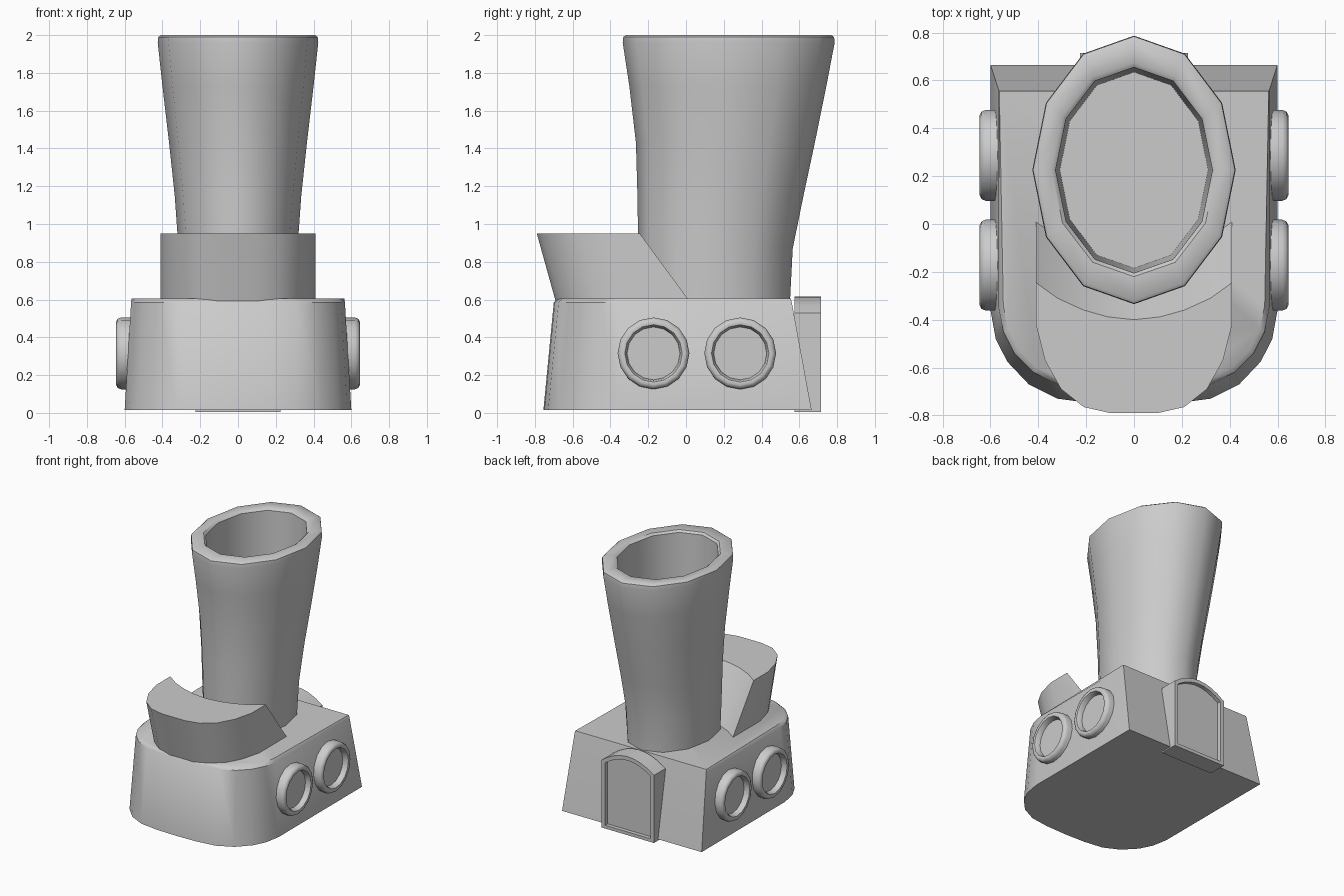
import bpy, bmesh, math

if "Cube" in bpy.data.objects:
    bpy.data.objects.remove(bpy.data.objects["Cube"])


def finish(name, bm, angle=42):
    bmesh.ops.recalc_face_normals(bm, faces=bm.faces)
    me = bpy.data.meshes.new(name)
    bm.to_mesh(me)
    bm.free()
    ob = bpy.data.objects.new(name, me)
    bpy.context.collection.objects.link(ob)
    bpy.ops.object.select_all(action='DESELECT')
    ob.select_set(True)
    bpy.context.view_layer.objects.active = ob
    bpy.ops.object.shade_smooth_by_angle(angle=math.radians(angle))
    return ob


def loft(name, rings, angle=42):
    """Skin equal-length closed rings and cap both ends."""
    bm = bmesh.new()
    vs = [[bm.verts.new(p) for p in r] for r in rings]
    n = len(vs[0])
    for a, b in zip(vs, vs[1:]):
        for i in range(n):
            j = (i + 1) % n
            bm.faces.new((a[i], a[j], b[j], b[i]))
    bm.faces.new(vs[0])
    bm.faces.new(vs[-1])
    return finish(name, bm, angle)


def mirrored(half, z):
    """Half outline on +x -> closed symmetric ring at height z."""
    return [(x, y, z) for x, y in half] + \
           [(-x, y, z) for x, y in reversed(half) if x > 0]


# Deckhouse: straight back, rounded front, tapering upward
low = [(.60, .665), (.60, -.36), (.578, -.48), (.53, -.575),
       (.44, -.67), (.32, -.73), (.17, -.75), (0, -.755)]
high = [(.566, .56), (.566, -.35), (.546, -.45), (.50, -.54),
        (.42, -.62), (.31, -.675), (.16, -.695), (0, -.70)]
rim = [(.563, .555)] + [(x * .965, y * .97) for x, y in high[1:]]
loft("deckhouse", [mirrored(low, .015), mirrored(high, .585), mirrored(rim, .605)])

# Bridge visor: crescent leaning forward, with a hollow slanted back
top = [(0, -.40), (.11, -.388), (.21, -.36), (.32, -.31), (.41, -.245),
       (.41, -.42), (.372, -.57), (.305, -.69), (.21, -.765), (.10, -.79), (0, -.79)]
bottom = [(x, y + (.265 if i < 5 else .10)) for i, (x, y) in enumerate(top)]


def full(half, z):
    return [(x, y, z) for x, y in half] + [(-x, y, z) for x, y in half[-2:0:-1]]


loft("bridge_visor", [full(bottom, .59), full(top, .95)])

# Funnel: twelve-sided oval flaring to the top, with a hollow mouth
# (z, x radius, front y, back y)
sections = [(.58, .30, -.25, .55), (.87, .315, -.253, .565), (1.15, .335, -.257, .622),
            (1.43, .365, -.265, .682), (1.73, .40, -.30, .743), (1.96, .425, -.335, .787),
            (1.99, .422, -.332, .784), (2.0, .408, -.318, .77), (2.0, .345, -.22, .675),
            (1.985, .328, -.205, .655), (1.4, .31, -.185, .635)]
rings = []
for z, rx, y0, y1 in sections:
    rings.append([(rx * math.sin(k * math.pi / 6),
                   (y0 + y1) / 2 + (y1 - y0) / 2 * math.cos(k * math.pi / 6), z)
                  for k in range(12)])
loft("funnel", rings)

# Portholes: two on each side, a rounded ring around a recessed pane
ring_profile = [(.19, .55), (.19, .62), (.183, .637), (.168, .645),
                (.152, .642), (.145, .63), (.14, .602)]
for side, label in ((1, "right"), (-1, "left")):
    for k, yc in enumerate((-.172, .287)):
        loft(f"porthole_{label}_{k + 1}",
             [[(side * x, yc + r * math.cos(a * math.pi / 8),
                .315 + r * math.sin(a * math.pi / 8)) for a in range(16)]
              for r, x in ring_profile])


# Back door: arched frame around a recessed panel
def arch(w, z0, spring, rise, y):
    pts = [(-w, y, z0), (w, y, z0)]
    for k in range(9):
        t = 1 - k / 4
        pts.append((w * t, y, spring + rise * (1 - t * t)))
    return pts


outer = (.225, .005, .53, .085)
inner = (.195, .03, .515, .07)
loft("back_door", [arch(*outer, .575), arch(*outer, .715),
                   arch(*inner, .715), arch(*inner, .685)], 30)
